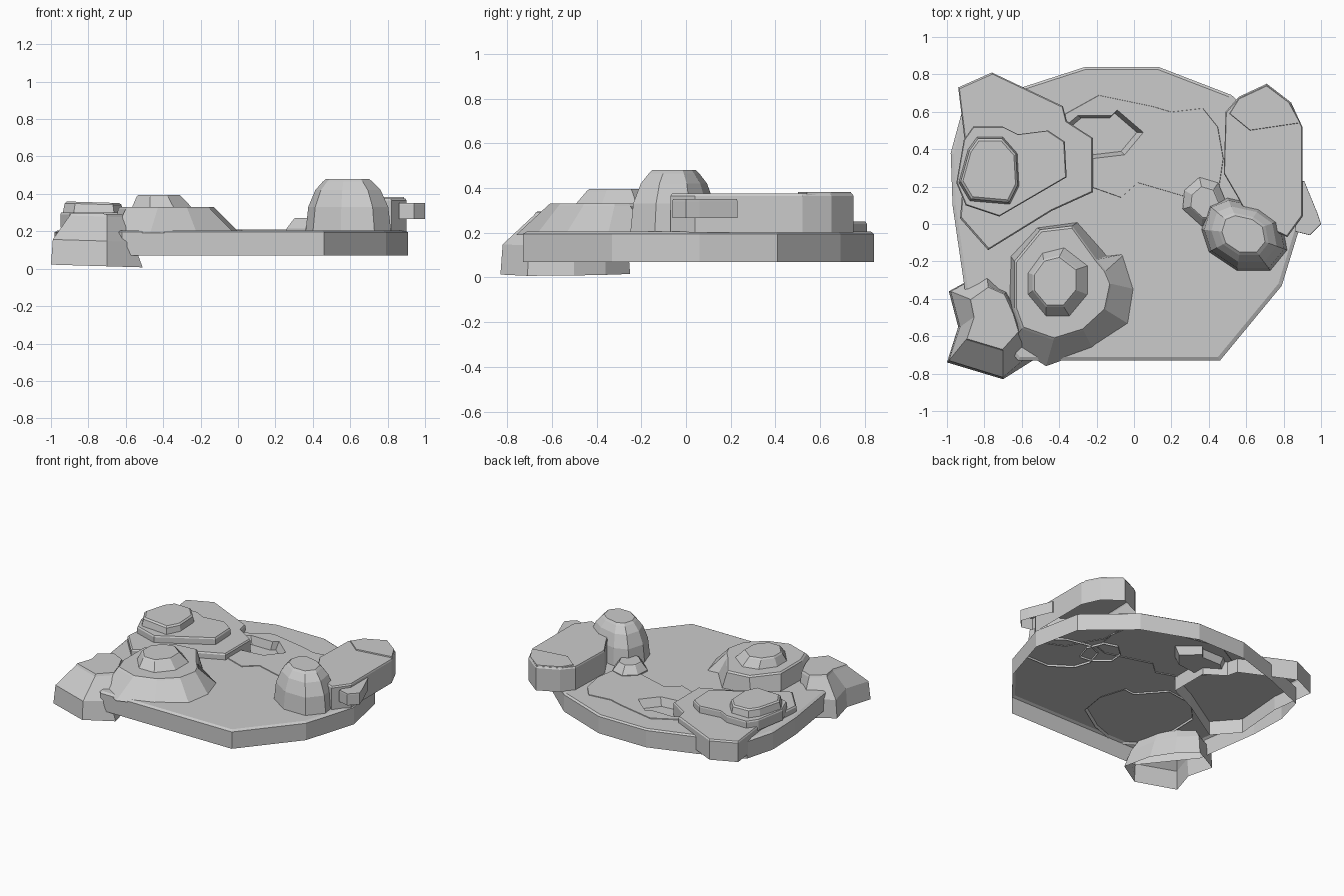
import bpy, bmesh


def ccw(pts):
    a = sum(p[0] * q[1] - q[0] * p[1] for p, q in zip(pts, pts[1:] + pts[:1]))
    return pts if a > 0 else pts[::-1]


def scaled(pts, s):
    cx = sum(p[0] for p in pts) / len(pts)
    cy = sum(p[1] for p in pts) / len(pts)
    return [(cx + (x - cx) * s, cy + (y - cy) * s) for x, y in pts]


def shell(name, rings, hole=None, tilt=(0, 0)):
    """Open-bottomed loft through (z, outline) rings, capped on top; hole is an outline cut in the cap."""
    bm = bmesh.new()
    loops = []
    for z, pts in rings:
        cx = sum(p[0] for p in pts) / len(pts)
        cy = sum(p[1] for p in pts) / len(pts)
        loops.append([bm.verts.new((x, y, z + tilt[0] * (x - cx) + tilt[1] * (y - cy))) for x, y in pts])
    for a, b in zip(loops, loops[1:]):
        for i in range(len(a)):
            j = (i + 1) % len(a)
            bm.faces.new((a[i], a[j], b[j], b[i]))
    top = loops[-1]
    if hole:
        inner = [bm.verts.new((x, y, rings[-1][0])) for x, y in hole]
        edges = [bm.edges.get((top[i - 1], top[i])) for i in range(len(top))]
        edges += [bm.edges.new((inner[i - 1], inner[i])) for i in range(len(inner))]
        made = bmesh.ops.triangle_fill(bm, edges=edges, use_beauty=True, use_dissolve=False)
        for f in made["geom"]:
            if isinstance(f, bmesh.types.BMFace) and f.normal.z < 0:
                f.normal_flip()
    else:
        bm.faces.new(top)
    me = bpy.data.meshes.new(name)
    bm.to_mesh(me)
    bm.free()
    ob = bpy.data.objects.new(name, me)
    bpy.context.collection.objects.link(ob)
    return ob


def slab(name, pts, z0, z1, bevel=0.98, hole=None, tilt=(0, 0)):
    """Vertical-sided layer with a thin chamfer round its top."""
    pts = ccw(pts)
    return shell(name, [(z0, pts), (z1 - 0.01, pts), (z1, scaled(pts, bevel))], hole, tilt)


# pit sunk into the ground
pit = ccw([(-0.36, 0.53), (-0.30, 0.58), (-0.12, 0.58), (-0.09, 0.61),
           (0.05, 0.49), (-0.05, 0.37), (-0.22, 0.35), (-0.35, 0.42)])
shell("pit", [(0.21, pit[::1]), (0.15, scaled(pit, 0.85))])
for f in bpy.data.objects["pit"].data.polygons:
    if abs(f.normal.z) < 0.95:
        f.flip()

# main ground slab and its thin raised layer
slab("ground", [(-0.62, -0.73), (0.46, -0.73), (0.79, -0.33), (0.91, 0.06), (0.84, 0.41), (0.52, 0.69),
                (0.13, 0.84), (-0.26, 0.84), (-0.60, 0.73), (-0.92, 0.60), (-0.98, 0.38), (-0.97, 0.10),
                (-0.90, -0.38)], 0.07, 0.205, hole=pit)
slab("ground_layer", [(-0.37, 0.59), (-0.19, 0.69), (0.10, 0.63), (0.20, 0.60), (0.37, 0.62), (0.45, 0.52),
                      (0.48, 0.35), (0.45, 0.15), (0.36, 0.12), (0.02, 0.22), (-0.07, 0.14), (-0.24, 0.20),
                      (-0.40, 0.40)], 0.198, 0.21, 0.99, hole=pit)

# corner boulder at front left
foot = [(-0.99, -0.36), (-0.79, -0.25), (-0.66, -0.36), (-0.56, -0.50), (-0.51, -0.71), (-0.70, -0.83),
        (-1.00, -0.74), (-0.94, -0.55)]
shoulder = [(-0.98, -0.36), (-0.79, -0.26), (-0.68, -0.36), (-0.60, -0.50), (-0.56, -0.70), (-0.70, -0.82),
            (-0.99, -0.73), (-0.93, -0.55)]
crown = [(-0.88, -0.40), (-0.78, -0.33), (-0.69, -0.37), (-0.64, -0.48), (-0.61, -0.58), (-0.70, -0.68),
         (-0.90, -0.62), (-0.86, -0.50)]
shell("corner_boulder", [(0.015, ccw(foot)), (0.15, ccw(shoulder)), (0.28, ccw(crown)),
                         (0.295, scaled(ccw(crown), 0.95))], tilt=(-0.03, 0))

# broad hill with a small cone on its terrace
base = [(0.01, -0.35), (-0.05, -0.16), (-0.14, -0.17), (-0.30, 0.01), (-0.52, -0.02), (-0.66, -0.17),
        (-0.67, -0.48), (-0.66, -0.64), (-0.47, -0.76), (-0.22, -0.67), (-0.02, -0.54)]
terrace = [(-0.12, -0.32), (-0.15, -0.25), (-0.20, -0.19), (-0.33, -0.01), (-0.50, -0.03), (-0.64, -0.20),
           (-0.64, -0.45), (-0.60, -0.56), (-0.43, -0.62), (-0.27, -0.57), (-0.15, -0.46)]
shell("hill", [(0.19, ccw(base)), (0.32, ccw(terrace)), (0.33, scaled(ccw(terrace), 0.96))])
cone = ccw([(-0.57, -0.38), (-0.47, -0.50), (-0.34, -0.50), (-0.24, -0.38), (-0.24, -0.22), (-0.37, -0.12),
            (-0.49, -0.15), (-0.57, -0.26)])
cone_top = [(x - 0.015, y + 0.005) for x, y in scaled(cone, 0.73)]
shell("hill_cone", [(0.32, cone), (0.385, cone_top), (0.395, scaled(cone_top, 0.92))])

# plateau on the right with an upper sheet and a side ledge
slab("right_plateau", [(0.49, 0.60), (0.56, 0.68), (0.71, 0.75), (0.84, 0.65), (0.90, 0.52), (0.90, 0.04),
                       (0.82, -0.07), (0.62, 0.02), (0.55, 0.15), (0.48, 0.27)], 0.20, 0.375)
slab("plateau_sheet", [(0.51, 0.59), (0.56, 0.67), (0.71, 0.74), (0.83, 0.65), (0.89, 0.54), (0.62, 0.50)],
     0.365, 0.383)
slab("side_ledge", [(0.88, 0.23), (0.91, 0.23), (0.98, 0.06), (1.00, 0.00), (0.94, -0.06), (0.86, -0.04)],
     0.265, 0.35, 0.99)

# faceted dome rock and the stone at its foot
dome = ccw([(0.36, -0.03), (0.40, -0.15), (0.55, -0.25), (0.73, -0.25), (0.82, -0.14), (0.79, 0.02),
            (0.68, 0.10), (0.50, 0.14), (0.40, 0.10)])
shell("dome_rock", [(0.19, dome), (0.33, scaled(dome, 0.93)), (0.42, scaled(dome, 0.76)),
                    (0.465, scaled(dome, 0.58)), (0.48, scaled(dome, 0.50))])
stone = ccw([(0.26, 0.08), (0.27, 0.18), (0.35, 0.25), (0.45, 0.22), (0.50, 0.10), (0.46, -0.02), (0.36, -0.01)])
shell("foot_stone", [(0.19, stone), (0.215, stone), (0.265, scaled(stone, 0.68)), (0.27, scaled(stone, 0.63))])

# stepped plateau on the left: three stacked layers
slab("left_plateau", [(-0.94, 0.73), (-0.76, 0.81), (-0.38, 0.63), (-0.36, 0.55), (-0.22, 0.46), (-0.22, 0.17),
                      (-0.44, 0.07), (-0.78, -0.14), (-0.93, 0.03), (-0.90, 0.40)], 0.10, 0.25)
slab("left_step", [(-0.91, 0.45), (-0.86, 0.52), (-0.70, 0.52), (-0.62, 0.48), (-0.46, 0.50), (-0.37, 0.44),
                   (-0.36, 0.25), (-0.72, 0.04), (-0.90, 0.10), (-0.95, 0.22)], 0.22, 0.30)
summit = ccw([(-0.89, 0.40), (-0.84, 0.47), (-0.70, 0.47), (-0.62, 0.38), (-0.61, 0.20), (-0.66, 0.10),
              (-0.88, 0.12), (-0.94, 0.22)])
shell("left_summit", [(0.28, summit), (0.345, scaled(summit, 0.92)), (0.355, scaled(summit, 0.85))],
      tilt=(-0.03, 0))
